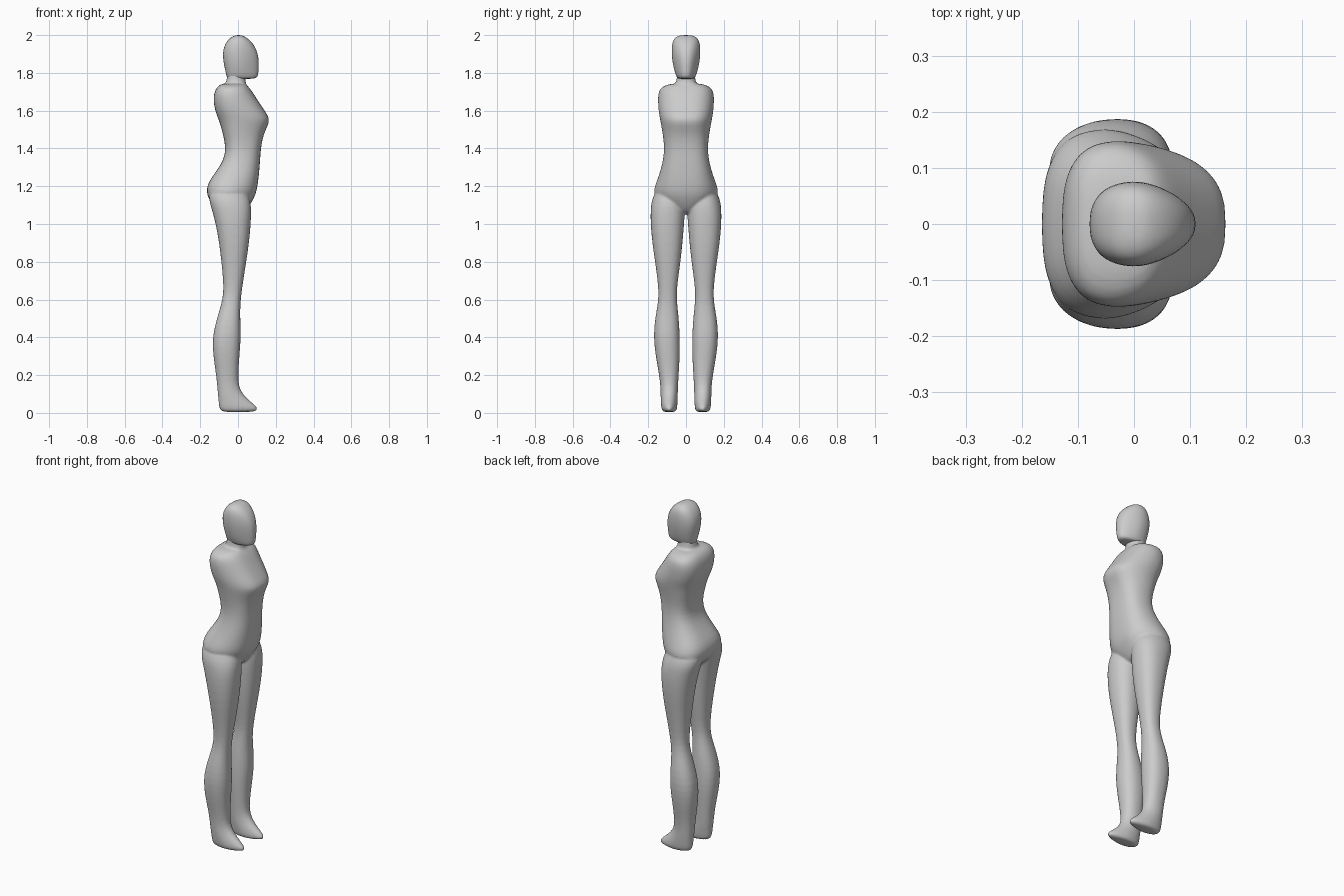
import bpy, bmesh, math


def loft(bm, rows, exponent=2.5, side=1, segments=28):
    """Skin rows of (z, x_back, x_front, y_low, y_high, front_taper)."""
    rings = []
    for z, x0, x1, y0, y1, taper in rows:
        ring = []
        for i in range(segments):
            a = 2 * math.pi * i / segments
            c, s = math.cos(a), math.sin(a)
            u = math.copysign(abs(c) ** (2 / exponent), c)
            v = math.copysign(abs(s) ** (2 / exponent), s)
            v *= 1 - taper * max(u, 0)
            x = (x0 + x1) / 2 + u * (x1 - x0) / 2
            y = (y0 + y1) / 2 + v * (y1 - y0) / 2
            ring.append(bm.verts.new((x, y * side, z)))
        rings.append(ring)
    faces = [bm.faces.new(rings[0]), bm.faces.new(rings[-1])]
    for a, b in zip(rings, rings[1:]):
        for i in range(segments):
            j = (i + 1) % segments
            faces.append(bm.faces.new((a[i], a[j], b[j], b[i])))
    bmesh.ops.recalc_face_normals(bm, faces=faces)


def centred(rows):
    return [(z, a, b, -w, w, t) for z, a, b, w, t in rows]


def finish(bm, name, fuse):
    mesh = bpy.data.meshes.new(name)
    bm.to_mesh(mesh)
    bm.free()
    ob = bpy.data.objects.new(name, mesh)
    bpy.context.collection.objects.link(ob)
    for p in mesh.polygons:
        p.use_smooth = True
    sub = ob.modifiers.new("round", 'SUBSURF')
    sub.levels = sub.render_levels = 1
    if fuse:  # blend torso and legs into one skin
        rm = ob.modifiers.new("fuse", 'REMESH')
        rm.mode = 'VOXEL'
        rm.voxel_size = 0.007
        rm.use_smooth_shade = True
        sm = ob.modifiers.new("relax", 'SMOOTH')
        sm.factor, sm.iterations = 0.5, 4
    return ob


# torso, waist and hips: z, back, front, half width, front taper
torso = centred([
    (1.05, -0.07, 0.02, 0.03, 0), (1.08, -0.105, 0.05, 0.06, 0),
    (1.11, -0.14, 0.07, 0.12, .1), (1.15, -0.165, 0.092, 0.175, .25),
    (1.19, -0.167, 0.102, 0.17, .2), (1.23, -0.152, 0.108, 0.155, .15),
    (1.28, -0.115, 0.113, 0.137, .1), (1.33, -0.082, 0.117, 0.124, .1),
    (1.38, -0.067, 0.12, 0.117, .1), (1.43, -0.07, 0.126, 0.118, .1),
    (1.48, -0.081, 0.138, 0.125, .15), (1.53, -0.095, 0.163, 0.134, .2),
    (1.56, -0.106, 0.168, 0.14, .2), (1.60, -0.122, 0.142, 0.147, .2),
    (1.65, -0.131, 0.108, 0.15, .2), (1.69, -0.128, 0.083, 0.149, .2),
    (1.72, -0.116, 0.062, 0.138, .15), (1.737, -0.098, 0.045, 0.105, .1),
    (1.745, -0.075, 0.035, 0.065, 0)])
neck = centred([
    (1.70, -0.08, 0.05, 0.07, 0), (1.735, -0.072, 0.046, 0.062, 0),
    (1.755, -0.062, 0.04, 0.05, 0), (1.78, -0.058, 0.04, 0.049, 0),
    (1.83, -0.05, 0.04, 0.045, 0)])

# leg and foot: z, back, front, inner side, outer side, toe taper
leg = [
    (0.004, -0.075, 0.075, .058, .118, .3), (0.012, -0.092, 0.102, .050, .126, .35),
    (0.025, -0.099, 0.106, .047, .131, .35), (0.045, -0.102, 0.085, .045, .133, .3),
    (0.07, -0.104, 0.055, .044, .134, .25), (0.10, -0.107, 0.025, .043, .135, .2),
    (0.14, -0.110, 0.004, .042, .136, .1), (0.20, -0.116, 0.001, .039, .142, 0),
    (0.28, -0.128, 0.006, .034, .157, 0), (0.35, -0.135, 0.012, .032, .167, 0),
    (0.42, -0.132, 0.016, .033, .171, 0), (0.50, -0.112, 0.012, .038, .164, 0),
    (0.57, -0.09, 0.012, .046, .15, 0), (0.63, -0.077, 0.018, .05, .145, 0),
    (0.70, -0.078, 0.028, .043, .15, 0), (0.80, -0.088, 0.044, .029, .164, 0),
    (0.90, -0.10, 0.059, .018, .179, 0), (1.00, -0.118, 0.068, .01, .188, 0),
    (1.07, -0.137, 0.071, .005, .188, 0), (1.12, -0.153, 0.067, .004, .184, .1),
    (1.17, -0.155, 0.05, .01, .165, .1), (1.20, -0.12, 0.02, .03, .14, 0)]

bm = bmesh.new()
loft(bm, torso, 2.8)
loft(bm, neck, 2.3)
for side in (1, -1):
    loft(bm, leg, 2.3, side)
finish(bm, "body", True)

# head with a flat chin underside and narrowing face
head = centred([
    (1.768, -0.045, 0.07, 0.035, .2), (1.772, -0.058, 0.098, 0.046, .25),
    (1.785, -0.062, 0.106, 0.053, .3), (1.81, -0.067, 0.109, 0.062, .35),
    (1.85, -0.076, 0.111, 0.071, .35), (1.89, -0.081, 0.108, 0.076, .3),
    (1.925, -0.078, 0.097, 0.077, .25), (1.955, -0.067, 0.08, 0.074, .2),
    (1.98, -0.049, 0.056, 0.066, .15), (1.994, -0.027, 0.033, 0.048, .1),
    (2.0, -0.012, 0.016, 0.02, 0)])
bm = bmesh.new()
loft(bm, head, 2.5)
finish(bm, "head", False)
